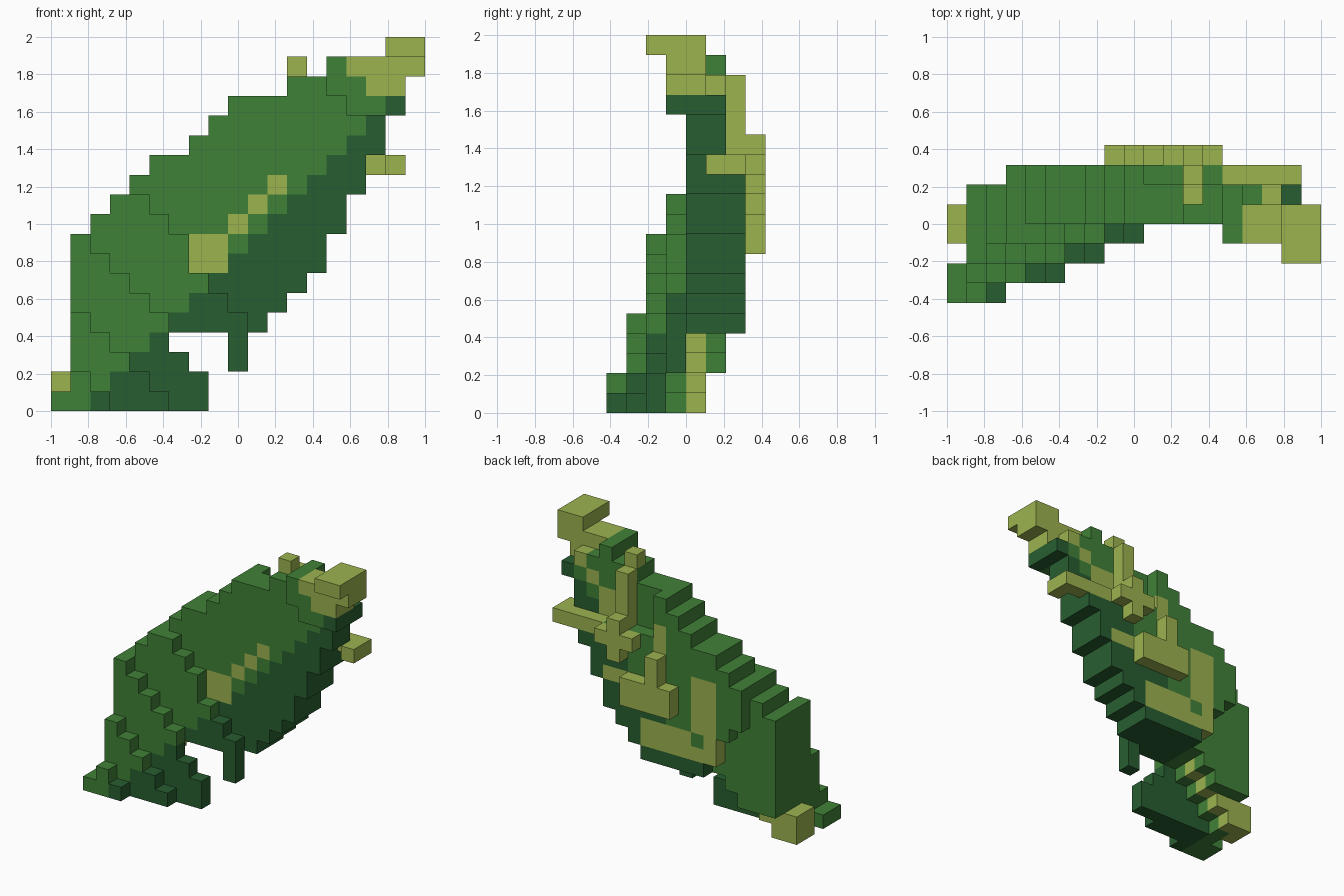
import bpy
import bmesh
from mathutils import Vector

cube = bpy.data.objects.get("Cube")
if cube:
    bpy.data.objects.remove(cube, do_unlink=True)

UNIT = 2 / 19                      # edge of one block
ORIGIN = Vector((-1, -4 * UNIT, 0))


def make_material(name, rgb):
    mat = bpy.data.materials.new(name)
    mat.use_nodes = True
    linear = [(c / 255) ** 2.2 for c in rgb] + [1]
    mat.diffuse_color = linear
    mat.node_tree.nodes["Principled BSDF"].inputs["Base Color"].default_value = linear
    return mat


MATERIALS = [make_material("leaf green", (66, 128, 58)),
             make_material("deep green", (44, 94, 52)),
             make_material("lime", (155, 178, 80))]
LEAF, DEEP, LIME = range(3)

parts = {}       # part name -> set of block positions
lime = set()     # blocks painted lime


def blocks(xs, ys, zs):
    return {(i, j, k) for i in xs for j in ys for k in zs}


def add(name, xs, ys, zs, is_lime=False):
    cells = blocks(xs, ys, zs)
    parts.setdefault(name, set()).update(cells)
    if is_lime:
        lime.update(cells)


def one(n):
    return range(n, n + 1)


# Stepped outline of the slanted body, one entry per height
LEFT = [0, 0, 1, 1, 1, 1, 1, 1, 1, 2, 3, 4, 5, 7, 8, 9, 12]
RIGHT = [11, 12, 13, 14, 14, 15, 15, 16, 16, 17, 17, 18, 17]
BASE = 4

# Main slab of the body
for k, right in enumerate(RIGHT, BASE):
    add("body", range(LEFT[k], right), (4, 5), one(k))

# Thicker back of the body
for k, right in enumerate(RIGHT[:-1], BASE):
    start = max(LEFT[k], {4: 6, 5: 5, 6: 5, 7: 4}.get(k, 3))
    end = right if k < 12 else 14 if k == 12 else 10
    add("back", range(start, end), one(6), one(k))

# Stepped shoulder and hip layers in front, down to the feet
for k, end in enumerate([2, 3, 4, 5, 10, 9, 8, 7, 7, 6, 5]):
    add("inner_hip", range(LEFT[k], end), one(3), one(k))
for k, end in enumerate([8, 8, 7, 6, 6, 5, 4, 3, 2]):
    add("outer_hip", range(1, end), one(2), one(k))
for k, end in enumerate([6, 5, 4, 3, 2]):
    add("front_foot", range(min(k, 1), end), one(1), one(k))
add("toe", range(3), one(0), one(0))
add("toe", one(1), one(0), one(1))
add("small_leg", one(9), one(3), (2, 3))

# Rear leg, stepped on its underside
for k in range(BASE):
    add("rear_leg", range(LEFT[k], k + 2), one(4), one(k), k < 2)
    lime.add((k + 1, 4, k))
    if k > 1:
        add("rear_leg", range(1, k + 2), one(5), one(k))
lime.update(blocks(one(0), (3, 4), (0, 1)))

# Head and snout
add("head", range(15, 18), one(3), one(15))
add("head", (14, 15), (3, 4), one(16))
add("head", (16, 17), (3, 4), one(16), True)
add("head", one(14), (3, 4, 5), one(17))
add("snout", range(15, 19), (3, 4), one(17), True)
add("snout", (17, 18), (2, 3, 4), one(18), True)
lime.add((16, 5, 16))

# Horn running down the back
add("horn", one(12), one(5), one(17), True)
add("horn", one(12), one(6), range(13, 17), True)

# Side arm with a hooked end
add("arm", range(14, 18), one(6), one(12), True)
add("arm", one(17), one(5), one(12), True)

# Raised cross and plate on the back
add("back_cross", one(12), one(7), (11, 12, 13), True)
add("back_cross", (11, 13), one(7), one(12), True)
add("back_plate", range(8, 12), one(7), (8, 9), True)
add("back_plate", one(9), one(7), (10, 11), True)

# Painted marks on the front
for k in (9, 10, 11):
    lime.add((k, 4, k))
lime.update(blocks((7, 8), one(4), (7, 8)))

# Painted marks on the back
lime.update(blocks(range(5, 11), one(6), (5, 6)))
lime.update(blocks((5, 6), one(6), range(7, 11)))
lime.discard((6, 6, 6))
lime.update(blocks(one(9), one(6), (12, 13)))
lime.update(blocks((12, 13), one(6), one(9)))
lime.update(blocks((13, 14), one(5), (13, 14)))
lime.add((15, 5, 15))

solid = set().union(*parts.values())


def shade(cell):
    # lime marks first, then a diagonal split between the two greens
    if cell in lime:
        return LIME
    return LEAF if cell[0] <= cell[2] + 1 else DEEP


def build(name, cells):
    bm = bmesh.new()
    corners = {}

    def vert(p):
        key = tuple(p)
        if key not in corners:
            corners[key] = bm.verts.new(ORIGIN + Vector(key) * UNIT)
        return corners[key]

    for cell in sorted(cells):
        for axis in range(3):
            u, v = (axis + 1) % 3, (axis + 2) % 3
            for side in (0, 1):
                near = list(cell)
                near[axis] += 2 * side - 1
                if tuple(near) in solid:
                    continue
                loop = []
                for du, dv in ((0, 0), (1, 0), (1, 1), (0, 1)):
                    p = list(cell)
                    p[axis] += side
                    p[u] += du
                    p[v] += dv
                    loop.append(vert(p))
                face = bm.faces.new(loop if side else loop[::-1])
                face.material_index = shade(cell)
    mesh = bpy.data.meshes.new(name)
    bm.to_mesh(mesh)
    bm.free()
    for mat in MATERIALS:
        mesh.materials.append(mat)
    bpy.context.collection.objects.link(bpy.data.objects.new(name, mesh))


for part, cells in parts.items():
    build(part, cells)
